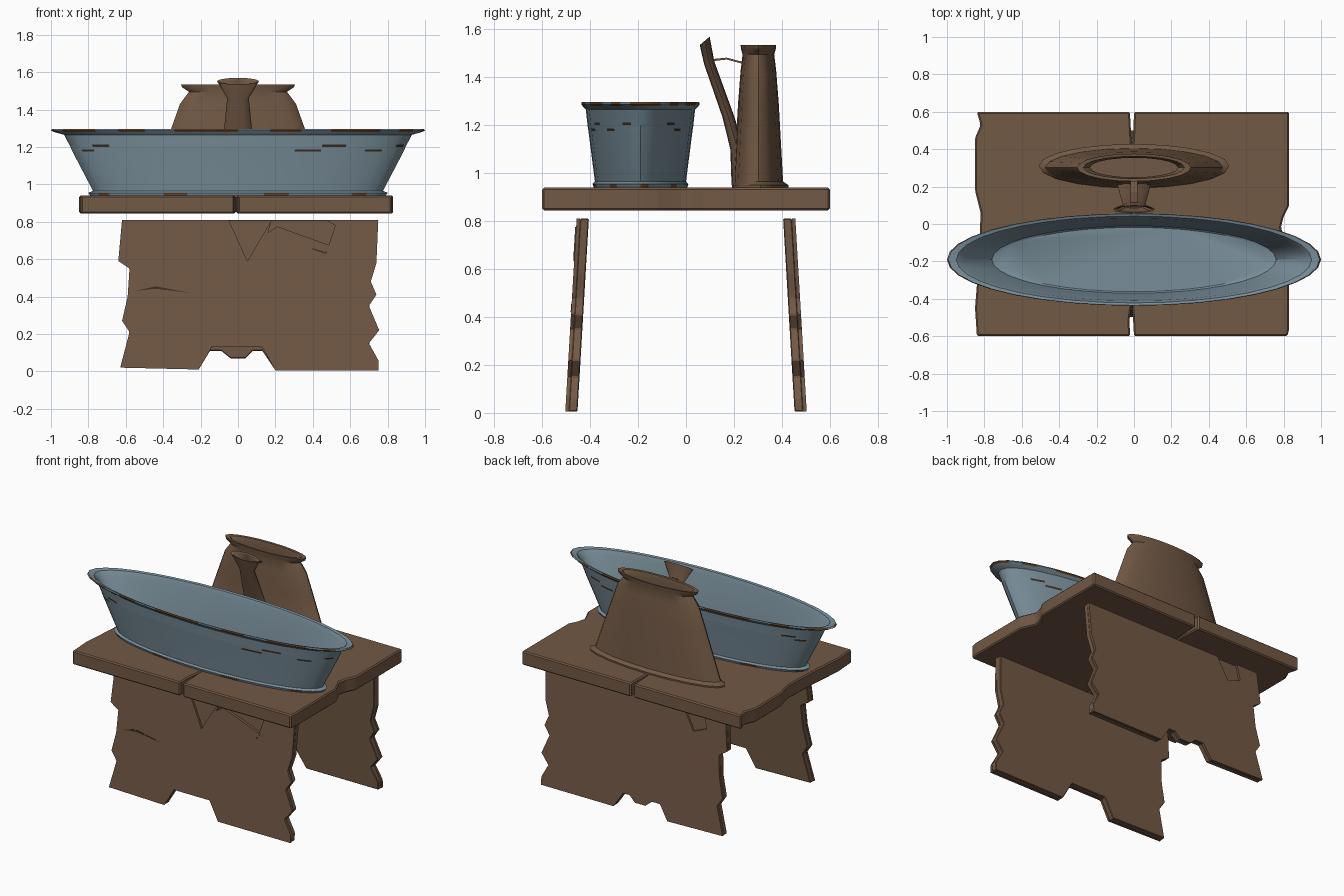
import bpy, bmesh, math
from mathutils import Vector

cube = bpy.data.objects.get("Cube")
if cube:
    bpy.data.objects.remove(cube, do_unlink=True)


def material(name, rgb):
    m = bpy.data.materials.new(name)
    m.use_nodes = True
    m.diffuse_color = (*rgb, 1)
    bsdf = m.node_tree.nodes["Principled BSDF"]
    bsdf.inputs["Base Color"].default_value = (*rgb, 1)
    bsdf.inputs["Roughness"].default_value = 0.8
    return m


WOOD = material("brown wood", (0.17, 0.10, 0.06))
DARK = material("dark crack", (0.045, 0.027, 0.017))
JUG = material("brown metal", (0.165, 0.098, 0.058))
BLUE = material("blue enamel", (0.19, 0.27, 0.32))
RUST = material("rust", (0.16, 0.075, 0.03))


def finish(name, bm, mats, bevel=0, angle=35):
    bmesh.ops.recalc_face_normals(bm, faces=bm.faces)
    if bevel:
        bmesh.ops.bevel(bm, geom=bm.edges[:], offset=bevel, segments=1, affect='EDGES')
    mesh = bpy.data.meshes.new(name)
    bm.to_mesh(mesh)
    bm.free()
    for m in mats:
        mesh.materials.append(m)
    ob = bpy.data.objects.new(name, mesh)
    bpy.context.collection.objects.link(ob)
    bpy.ops.object.select_all(action='DESELECT')
    ob.select_set(True)
    bpy.context.view_layer.objects.active = ob
    bpy.ops.object.shade_smooth_by_angle(angle=math.radians(angle))
    return ob


def prism(name, points, lo, hi, place, mat, bevel=0):
    """Extrude a flat outline from lo to hi; place maps (u, v, depth) to space."""
    bm = bmesh.new()
    a, b = [[bm.verts.new(place(u, v, d)) for u, v in points] for d in (lo, hi)]
    n = len(points)
    bm.faces.new(a)
    bm.faces.new(b[::-1])
    for i in range(n):
        j = (i + 1) % n
        bm.faces.new((a[i], a[j], b[j], b[i]))
    return finish(name, bm, [mat], bevel, 20)


def loft(name, rings, sides, mats, rule=None):
    """Join elliptical rings (y, z, rx, ry, tilt) and cap both ends."""
    bm = bmesh.new()
    loops = []
    for y, z, rx, ry, tilt in rings:
        loop = []
        for i in range(sides):
            t = math.tau * i / sides
            s = ry * math.sin(t)
            loop.append(bm.verts.new((rx * math.cos(t), y + s * math.cos(tilt),
                                      z + s * math.sin(tilt))))
        loops.append(loop)
    for k, (a, b) in enumerate(zip(loops, loops[1:])):
        for i in range(sides):
            j = (i + 1) % sides
            f = bm.faces.new((a[i], a[j], b[j], b[i]))
            if rule:
                f.material_index = rule(k, i)
    bm.faces.new(loops[0][::-1])
    bm.faces.new(loops[-1])
    return finish(name, bm, mats)


# Table top: two planks with chipped outer ends
def flat(u, v, d):
    return Vector((u, v, d))


right_plank = [(-0.84, -0.6), (-0.02, -0.6), (-0.025, -0.52), (-0.012, -0.42), (-0.012, 0.42),
               (-0.022, 0.6), (-0.84, 0.6), (-0.82, 0.53), (-0.85, 0.46), (-0.85, 0.18),
               (-0.82, 0.06), (-0.83, -0.2), (-0.85, -0.45)]
left_plank = [(0.0, -0.6), (0.82, -0.6), (0.83, -0.56), (0.83, -0.12), (0.785, -0.02),
              (0.80, 0.04), (0.83, 0.1), (0.83, 0.6), (0.0, 0.6), (-0.005, 0.45),
              (-0.01, 0.42), (-0.01, -0.42)]
prism("right_plank", right_plank, 0.845, 0.94, flat, WOOD, 0.008)
prism("left_plank", left_plank, 0.845, 0.94, flat, WOOD, 0.008)


# Leg boards: ragged, splayed panels; the outer layer carries the chips
def leaning(side):
    return lambda u, v, d: Vector((u, side * (0.478 - 0.059 * v + d), v))


right_edge = [(-0.62, 0.81), (-0.64, 0.59), (-0.58, 0.55), (-0.59, 0.40), (-0.62, 0.27),
              (-0.58, 0.21), (-0.63, 0.02)]
left_edge = [(0.75, 0.005), (0.75, 0.06), (0.70, 0.15), (0.755, 0.22), (0.70, 0.35),
             (0.74, 0.41), (0.71, 0.48), (0.74, 0.58), (0.75, 0.81)]
arches = {"front": [(-0.21, 0.01), (-0.14, 0.13), (0.13, 0.13), (0.20, 0.005)],
          "back": [(-0.21, 0.01), (-0.15, 0.11), (-0.09, 0.11), (-0.04, 0.07), (0.04, 0.07),
                   (0.08, 0.11), (0.13, 0.11), (0.20, 0.005)]}
front_chips = [(0.47, 0.81), (0.52, 0.78), (0.47, 0.63), (0.16, 0.74), (0.18, 0.81),
               (0.05, 0.59), (-0.05, 0.81)]
back_chip = [(-0.3, 0.81), (-0.38, 0.66), (-0.48, 0.70), (-0.46, 0.81)]
for label, side, chips in (("front", -1, front_chips), ("back", 1, back_chip)):
    outline = right_edge + arches[label] + left_edge
    place = leaning(side)
    prism(label + "_leg_core", outline, -0.025, 0.012, place, WOOD, 0.004)
    prism(label + "_leg_face", outline + chips, 0.011, 0.026, place, WOOD)
prism("front_leg_splinter", [(0.15, 0.735), (0.21, 0.775), (0.5, 0.67), (0.465, 0.635)],
      0.012, 0.03, leaning(-1), WOOD)
prism("front_leg_crack", [(-0.55, 0.43), (-0.44, 0.455), (-0.26, 0.42), (-0.44, 0.442)],
      0.025, 0.028, leaning(-1), DARK)

# Basin: flared oval tub with a rolled, partly rusted lip
BY = -0.19
basin_profile = [(0.94, 0.79, 0.195), (0.955, 0.80, 0.20), (0.965, 0.775, 0.19),
                 (1.175, 0.885, 0.217), (1.187, 0.89, 0.219), (1.20, 0.896, 0.221),
                 (1.212, 0.902, 0.222), (1.265, 0.93, 0.228), (1.28, 0.985, 0.242),
                 (1.288, 1.0, 0.247), (1.297, 0.992, 0.245), (1.292, 0.95, 0.232),
                 (1.26, 0.915, 0.220), (0.98, 0.76, 0.180), (0.972, 0.73, 0.172)]
SIDES = 36


def basin_paint(k, i):
    angle = i % SIDES
    if k in (8, 9):                       # worn lip
        return 1 if angle % 5 in (0, 1, 3) else 0
    if k == 0:                            # worn foot
        return 1 if angle % 4 == 0 else 0
    if k == 3:                            # scratches on the wall
        return 2 if angle in (4, 15, 20, 29, 32) else 0
    if k == 5:
        return 2 if angle in (3, 14, 21, 30, 34) else 0
    return 0


loft("basin", [(BY, z, rx, ry, 0) for z, rx, ry in basin_profile], SIDES,
     [BLUE, RUST, DARK], basin_paint)

# Jug: flattened cone with a foot, pinched neck and open mouth
jug_profile = [(0.31, 0.935, 0.51, 0.118), (0.31, 0.95, 0.51, 0.118), (0.302, 0.965, 0.475, 0.103),
               (0.302, 1.29, 0.36, 0.085), (0.302, 1.43, 0.31, 0.074), (0.302, 1.495, 0.262, 0.066),
               (0.302, 1.52, 0.30, 0.073), (0.302, 1.535, 0.305, 0.074), (0.302, 1.533, 0.27, 0.06),
               (0.302, 1.49, 0.235, 0.052), (0.302, 1.40, 0.28, 0.06), (0.302, 1.0, 0.42, 0.085)]
loft("jug", [(*ring, 0) for ring in jug_profile], 20, [JUG])

# Spout: leans forward from the jug and flares into a small tilted cup
spout_rings = [(0.215, 0.95, 0.09, 0.025, 0), (0.215, 1.10, 0.09, 0.03, 0),
               (0.175, 1.24, 0.08, 0.024, 0.2), (0.097, 1.46, 0.058, 0.022, 0.3),
               (0.078, 1.552, 0.112, 0.027, 0.7), (0.079, 1.547, 0.095, 0.02, 0.7),
               (0.097, 1.48, 0.045, 0.014, 0.4)]
loft("spout", spout_rings, 12, [JUG])

# Brace between spout and jug
prism("spout_brace", [(0.10, 1.475), (0.17, 1.482), (0.245, 1.462), (0.245, 1.454),
                      (0.17, 1.474), (0.10, 1.466)],
      -0.02, 0.02, lambda u, v, d: Vector((d, u, v)), JUG)
